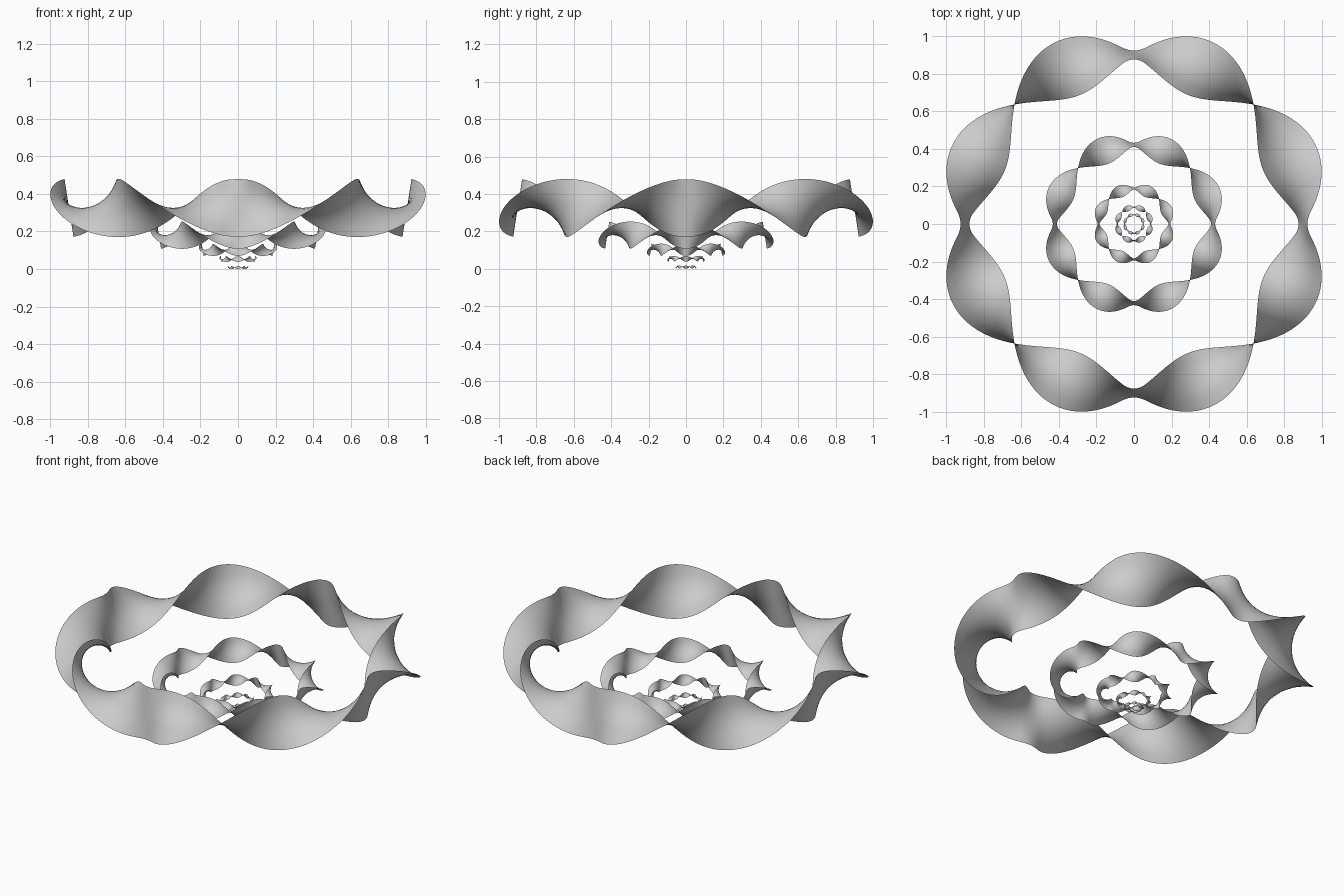
import bpy, bmesh
from math import pi, sin, cos, radians

if "Cube" in bpy.data.objects:
    bpy.data.objects.remove(bpy.data.objects["Cube"])

RADIUS, HALF_WIDTH = 0.90, 0.155
ROUND = radians(4.4)      # zone where the twist eases before reversing


def twist(a):
    """Ribbon twist: half a turn every 45 degrees, reversing at each axis."""
    q = a % pi
    d = min(q, pi - q)                  # distance from the x axis, 0..90 deg
    e = min(d, pi / 2 - d)              # distance from the nearest axis
    if e < ROUND:
        e = (e * e + ROUND * ROUND) / (2 * ROUND)
    t = pi - 4 * e
    return -t if d < pi / 4 else t


def ribbon_ring(name, scale, z, segs, across=6):
    bm = bmesh.new()
    rows = []
    for i in range(segs):
        a = 2 * pi * i / segs
        p = twist(a)
        row = []
        for j in range(across + 1):
            s = HALF_WIDTH * (2 * j / across - 1)
            r = (RADIUS + s * sin(p)) * scale
            row.append(bm.verts.new((r * cos(a), r * sin(a), z + s * cos(p) * scale)))
        rows.append(row)
    for i in range(segs):
        r0, r1 = rows[i], rows[(i + 1) % segs]
        for j in range(across):
            f = bm.faces.new((r0[j], r1[j], r1[j + 1], r0[j + 1]))
            f.smooth = True
    me = bpy.data.meshes.new(name)
    bm.to_mesh(me)
    bm.free()
    ob = bpy.data.objects.new(name, me)
    bpy.context.collection.objects.link(ob)


# Five nested rings, each smaller and lower than the last: scale, centre height
rings = [(1.0, 0.325), (0.468, 0.18), (0.209, 0.102), (0.099, 0.053), (0.055, 0.0085)]
for n, (scale, z) in enumerate(rings, 1):
    ribbon_ring(f"twisted_ring_{n}", scale, z, 384 if n < 3 else 192)
